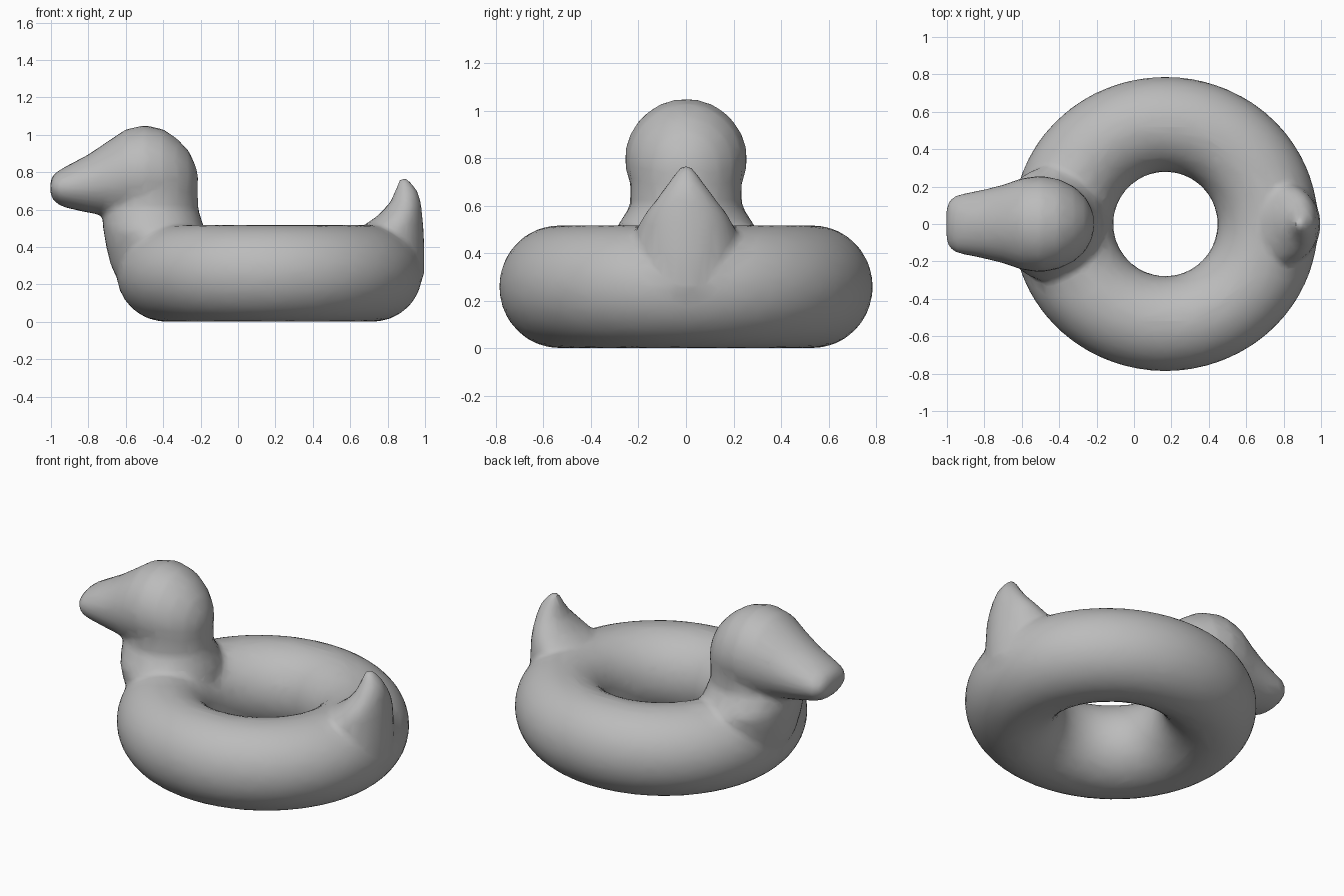
import bpy, bmesh, math

cube = bpy.data.objects.get("Cube")
if cube:
    bpy.data.objects.remove(cube, do_unlink=True)

grey = bpy.data.materials.new("soft grey")
grey.use_nodes = True
grey.diffuse_color = (0.5, 0.5, 0.5, 1)
grey.node_tree.nodes["Principled BSDF"].inputs["Base Color"].default_value = (0.5, 0.5, 0.5, 1)

bm = bmesh.new()


def skin(rings, closed=False):
    """Join rings of points into a tube, capped unless closed on itself."""
    loops = [[bm.verts.new(p) for p in ring] for ring in rings]
    n = len(loops[0])
    pairs = list(zip(loops, loops[1:]))
    if closed:
        pairs.append((loops[-1], loops[0]))
    else:
        bm.faces.new(loops[0])
        bm.faces.new(loops[-1])
    for a, b in pairs:
        for i in range(n):
            j = (i + 1) % n
            bm.faces.new((a[i], a[j], b[j], b[i]))


def loft(sections, along_x=False, n=32):
    """Elliptical sections (position, low, high, half width in y)."""
    rings = []
    for t, lo, hi, w in sections:
        ring = []
        for i in range(n):
            a = 2 * math.pi * i / n
            u = (lo + hi) / 2 + (hi - lo) / 2 * math.cos(a)
            y = w * math.sin(a)
            ring.append((t, y, u) if along_x else (u, y, t))
        rings.append(ring)
    skin(rings)


# Swim ring, slightly longer than wide
rings = []
for i in range(96):
    u = 2 * math.pi * i / 96
    outer, inner = 0.787 + 0.03 * math.cos(u) ** 2, 0.278
    mid, half = (outer + inner) / 2, (outer - inner) / 2
    ring = []
    for k in range(32):
        v = 2 * math.pi * k / 32
        r = mid + half * math.cos(v)
        ring.append((0.168 + r * math.cos(u), r * math.sin(u), 0.259 + 0.259 * math.sin(v)))
    rings.append(ring)
skin(rings, closed=True)

# Neck rising out of the ring
loft([(0.12, -0.52, -0.22, 0.15), (0.2, -0.63, -0.17, 0.22), (0.3, -0.68, -0.15, 0.27),
      (0.4, -0.705, -0.16, 0.3), (0.48, -0.718, -0.17, 0.31), (0.53, -0.725, -0.19, 0.28),
      (0.6, -0.72, -0.212, 0.235), (0.7, -0.7, -0.215, 0.235)])

# Head tapering into the bill
loft([(-1.003, 0.68, 0.755, 0.09), (-0.985, 0.645, 0.79, 0.13), (-0.95, 0.62, 0.815, 0.155),
      (-0.9, 0.605, 0.842, 0.165), (-0.8, 0.583, 0.895, 0.185), (-0.7, 0.565, 0.962, 0.21),
      (-0.6, 0.55, 1.03, 0.245), (-0.5, 0.54, 1.052, 0.258), (-0.4, 0.54, 1.03, 0.24),
      (-0.32, 0.55, 0.975, 0.2), (-0.26, 0.585, 0.91, 0.145), (-0.225, 0.65, 0.83, 0.08),
      (-0.214, 0.71, 0.78, 0.03)], along_x=True)

# Upturned tail
loft([(0.12, 0.6, 0.9, 0.15), (0.25, 0.5, 0.997, 0.24), (0.4, 0.55, 0.997, 0.235),
      (0.52, 0.68, 0.99, 0.2), (0.57, 0.75, 0.985, 0.17), (0.64, 0.815, 0.978, 0.115),
      (0.7, 0.84, 0.96, 0.072), (0.745, 0.855, 0.925, 0.04), (0.772, 0.87, 0.9, 0.02)])

bmesh.ops.recalc_face_normals(bm, faces=bm.faces)
mesh = bpy.data.meshes.new("duck_swim_ring")
bm.to_mesh(mesh)
bm.free()
mesh.materials.append(grey)
duck = bpy.data.objects.new("duck_swim_ring", mesh)
bpy.context.collection.objects.link(duck)

# Fuse the parts into one soft skin, then thin it to a coarse mesh
remesh = duck.modifiers.new("fuse", "REMESH")
remesh.mode = "VOXEL"
remesh.voxel_size = 0.018
soften = duck.modifiers.new("soften", "SMOOTH")
soften.factor, soften.iterations = 0.5, 6
thin = duck.modifiers.new("thin", "DECIMATE")
thin.ratio = 0.12

bpy.ops.object.select_all(action="DESELECT")
duck.select_set(True)
bpy.context.view_layer.objects.active = duck
for name in ("fuse", "soften", "thin"):
    bpy.ops.object.modifier_apply(modifier=name)
bpy.ops.object.shade_smooth_by_angle(angle=math.radians(30))
